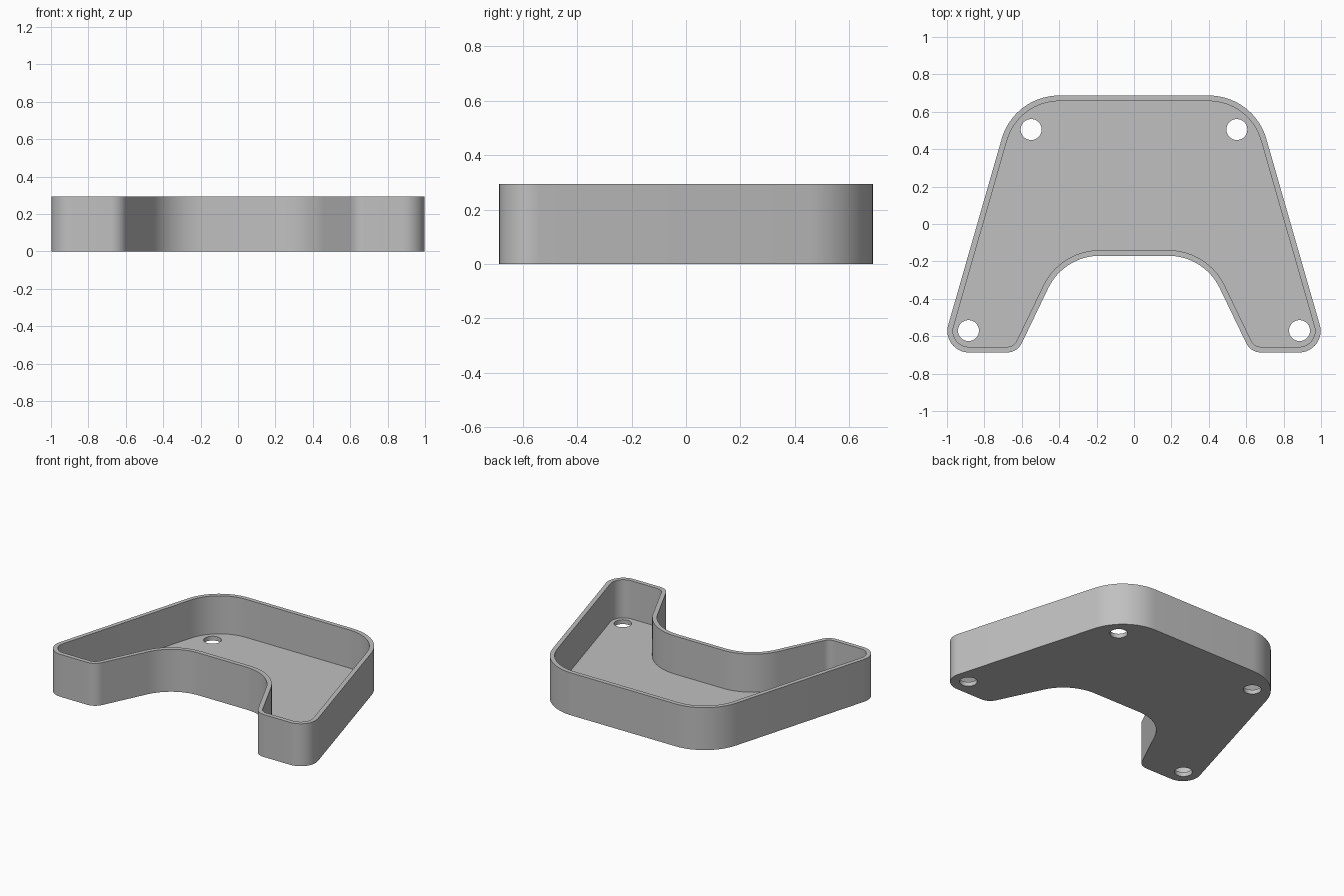
import bpy, bmesh, math
from mathutils import Vector

cube = bpy.data.objects.get("Cube")
if cube:
    bpy.data.objects.remove(cube, do_unlink=True)

HEIGHT, FLOOR, WALL = 0.295, 0.03, 0.03
HOLE_R = 0.056
ARC_STEPS, HOLE_STEPS = 16, 40

# Half outline, clockwise: corner x, y, fillet radius
half = [(0.641, 0.687, 0.32), (1.0355, -0.687, 0.115),
        (0.624, -0.687, 0.088), (0.375, -0.17, 0.304)]
corners = half + [(-x, y, r) for x, y, r in reversed(half)]
holes = [(s * x, y) for x, y in ((0.55, 0.505), (0.885, -0.57)) for s in (1, -1)]


def outline(inset):
    """Filleted outline moved inward by inset, sharing its arc centres."""
    pts = []
    n = len(corners)
    for i, (x, y, r) in enumerate(corners):
        p = Vector((x, y, 0))
        u = (Vector((*corners[i - 1][:2], 0)) - p).normalized()
        v = (Vector((*corners[(i + 1) % n][:2], 0)) - p).normalized()
        h = u.angle(v) / 2
        centre = p + (u + v).normalized() * r / math.sin(h)
        a = (p + u * r / math.tan(h) - centre).normalized()
        b = (p + v * r / math.tan(h) - centre).normalized()
        convex = u.cross(v).z > 0
        radius = r - inset if convex else r + inset
        for k in range(ARC_STEPS + 1):
            pts.append(centre + a.slerp(b, k / ARC_STEPS) * radius)
    return pts


def circle(cx, cy):
    return [Vector((cx + HOLE_R * math.cos(t), cy + HOLE_R * math.sin(t), 0))
            for t in (2 * math.pi * k / HOLE_STEPS for k in range(HOLE_STEPS))]


bm = bmesh.new()


def ring(points, z):
    return [bm.verts.new((p.x, p.y, z)) for p in points]


def bridge(a, b):
    for i in range(len(a)):
        j = (i + 1) % len(a)
        bm.faces.new((a[i], a[j], b[j], b[i]))


def cap(rings):
    """Fill the first ring, leaving the other rings open."""
    edges = []
    for r in rings:
        for i in range(len(r)):
            pair = (r[i - 1], r[i])
            edges.append(bm.edges.get(pair) or bm.edges.new(pair))
    bmesh.ops.triangle_fill(bm, edges=edges, use_beauty=True, normal=(0, 0, 1))


# Walls and rim
outer, inner = outline(0), outline(WALL)
outer_low, outer_top = ring(outer, 0), ring(outer, HEIGHT)
inner_low, inner_top = ring(inner, FLOOR), ring(inner, HEIGHT)
bridge(outer_low, outer_top)
bridge(outer_top, inner_top)
bridge(inner_top, inner_low)

# Floor with four screw holes
hole_low = [ring(circle(*h), 0) for h in holes]
hole_top = [ring(circle(*h), FLOOR) for h in holes]
for a, b in zip(hole_low, hole_top):
    bridge(a, b)
cap([outer_low] + hole_low)
cap([inner_low] + hole_top)
bmesh.ops.recalc_face_normals(bm, faces=bm.faces)

mesh = bpy.data.meshes.new("tray")
bm.to_mesh(mesh)
bm.free()
tray = bpy.data.objects.new("tray", mesh)
bpy.context.collection.objects.link(tray)

# Plain grey
grey = bpy.data.materials.new("plain grey")
grey.use_nodes = True
colour = (0.53, 0.53, 0.53, 1)
grey.diffuse_color = colour
grey.node_tree.nodes["Principled BSDF"].inputs["Base Color"].default_value = colour
mesh.materials.append(grey)

bpy.ops.object.select_all(action='DESELECT')
tray.select_set(True)
bpy.context.view_layer.objects.active = tray
bpy.ops.object.shade_smooth_by_angle(angle=math.radians(30))
